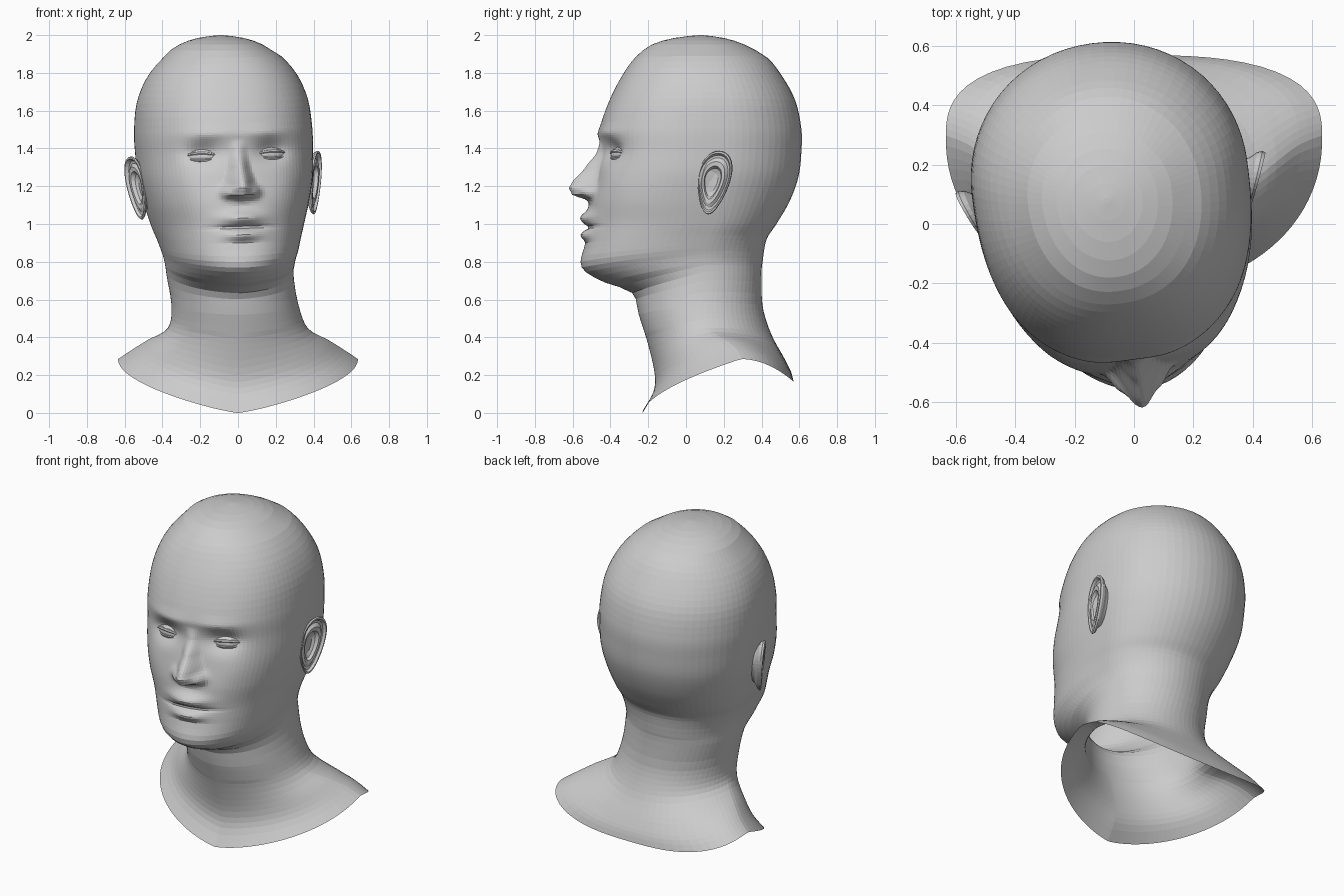
import bpy, math
from math import sin, cos, pi, exp

if "Cube" in bpy.data.objects:
    bpy.data.objects.remove(bpy.data.objects["Cube"])


def smooth(t):
    t = max(0.0, min(1.0, t))
    return t * t * (3 - 2 * t)


def pose(x, y, z):
    """Turn and tilt the head on the straight neck."""
    b = smooth((z - 0.4) / 0.4)
    a = math.radians(7.5) * b
    return (x * cos(a) - y * sin(a) - b * (0.053 + 0.035 * (z - 1.2)),
            x * sin(a) + y * cos(a), z + 0.03 * x * b * (z < 1.9))


def make(name, verts, faces):
    me = bpy.data.meshes.new(name)
    me.from_pydata([pose(*v) for v in verts], [], faces)
    me.update()
    ob = bpy.data.objects.new(name, me)
    bpy.context.collection.objects.link(ob)
    return ob


def skin(rows, n, start=0):
    """Quads between consecutive closed rings of n vertices."""
    return [(start + r * n + i, start + (r + 1) * n + i,
             start + (r + 1) * n + (i + 1) % n, start + r * n + (i + 1) % n)
            for r in range(rows - 1) for i in range(n)]


def spline(rows, i, t):
    p = [rows[max(0, min(len(rows) - 1, i + k))] for k in (-1, 0, 1, 2)]
    return [0.5 * (2 * b + (c - a) * t + (2 * a - 5 * b + 4 * c - d) * t * t
                   + (3 * b - a - 3 * c + d) * t ** 3) for a, b, c, d in zip(*p)]


def lerp_table(tab, z):
    for a, b in zip(tab, tab[1:]):
        if a[0] >= z >= b[0]:
            t = (a[0] - z) / (a[0] - b[0])
            t = 0.4 * smooth(t) + 0.6 * t
            return [p + (q - p) * t for p, q in zip(a, b)]
    return None


# Head sections: z, front y, back y, half width, y of widest point, squareness of front
HEAD = [(2.0, .07, .09, .01, .08, 2), (1.985, -.06, .2, .12, .08, 2),
        (1.95, -.18, .31, .22, .09, 2.1), (1.88, -.27, .43, .315, .1, 2.2),
        (1.78, -.34, .51, .397, .12, 2.3), (1.65, -.405, .58, .45, .14, 2.35),
        (1.5, -.455, .612, .467, .15, 2.4), (1.38, -.455, .612, .465, .15, 2.5),
        (1.25, -.48, .597, .458, .14, 2.52), (1.12, -.51, .55, .432, .12, 2.5),
        (1.0, -.52, .48, .40, .1, 2.4)]
# Jaw, neck and collar sections: z at front, side, back, then as above
NECK = [(.9, .925, .925, -.535, .43, .375, .07, 2.35), (.8, .865, .865, -.555, .415, .357, .05, 2.2),
        (.745, .83, .83, -.53, .41, .347, .05, 2.05), (.69, .79, .79, -.43, .405, .34, .05, 2),
        (.635, .74, .74, -.285, .4, .335, .07, 2), (.52, .58, .57, -.25, .405, .335, .08, 2),
        (.36, .45, .42, -.2, .45, .37, .11, 2), (.2, .385, .29, -.165, .52, .48, .2, 2.1),
        (.1, .335, .22, -.175, .555, .56, .26, 2.1), (0, .285, .165, -.23, .57, .635, .29, 2.1)]
ROWS = [(r[0], r[0], r[0]) + r[1:] for r in HEAD] + NECK

# Nose: z, ridge height, half width
NOSE = [(1.45, 0, .05), (1.38, .022, .05), (1.3, .068, .06), (1.22, .122, .08),
        (1.19, .13, .09), (1.155, .105, .09), (1.125, .015, .085), (1.1, 0, .08)]
# Face bumps: x, z, x spread, z spread, height (mirrored when x is not 0)
BUMPS = [(.18, 1.38, .09, .058, -.045), (.15, 1.48, .12, .03, .010),
         (.08, 1.168, .03, .03, .035), (.27, 1.22, .09, .08, .008),
         (0, 1.032, .105, .036, .047), (0, .982, .13, .011, -.02),
         (0, .942, .09, .028, .034), (0, .895, .10, .02, -.006),
         (0, .80, .10, .05, .006)]


def relief(x, z):
    d = 0
    for bx, bz, sx, sz, h in BUMPS:
        for s in ((1, -1) if bx else (1,)):
            d += h * exp(-((x - s * bx) / sx) ** 2 - ((z - bz) / sz) ** 2)
    nose = lerp_table(NOSE, z)
    if nose:
        d += nose[1] * cos(pi / 2 * min(1, abs(x) / (1.2 * nose[2]))) ** 2
    return d


# Head, neck and collar as one open skin, finest over the face
N = 104
angles = [t - 0.6 * sin(t) for t in (2 * pi * i / N - pi for i in range(N))]
params = []
for i in range(len(ROWS) - 1):
    dz = ROWS[i][0] - ROWS[i + 1][0]
    step = 0.012 if 0.85 < ROWS[i + 1][0] + 0.03 and ROWS[i][0] < 1.6 else 0.04
    count = max(2, math.ceil(dz / step))
    params += [spline(ROWS, i, k / count) for k in range(count)]
params.append(ROWS[-1])

verts = []
for zf, zs, zb, yf, yb, w, ym, nf in params:
    for a in angles:
        c, s = cos(a), sin(a)
        n = nf if c > 0 else 2.05 + 0.7 * smooth((0.36 - zf) / 0.3)
        r = (abs(c) ** n + abs(s) ** n) ** (-1 / n)
        x = w * r * s
        if c > 0:
            y = ym - (ym - yf) * r * c
            f = max(0.0, 1 - r * c) ** (0.6 if zf < 0.4 else 0.85)
            z = zf + (zs - zf) * f
            if y < -0.1 and 0.7 < z < 1.65:
                y -= relief(x, z)
        else:
            y = ym - (yb - ym) * r * c
            z = zs + (zb - zs) * (r * c) ** 2
        verts.append((x, y, z))
faces = skin(len(params), N) + [tuple(range(N))]
make("head_and_neck", verts, faces)

# Ears: dished radial profile (radius fraction, height), curling back to the skull
EAR = [(.08, -.008), (.3, -.01), (.45, .0), (.52, .02), (.66, .022), (.78, .008),
       (.86, .01), (.92, .027), (.98, .027), (1.0, .016), (.94, .0), (.75, -.02), (.6, -.06)]
M = 36
flare = math.radians(19)
for side, label in ((1, "left"), (-1, "right")):
    verts = []
    for rad, h in EAR:
        for k in range(M):
            p = 2 * pi * k / M
            v = 0.168 * sin(p) * rad
            u = 0.088 * cos(p) * (1 + 0.28 * sin(p)) * rad + 0.17 * v - 0.018 * (1 - rad)
            hh = h * (0.8 + 0.25 * cos(p - 0.5))
            verts.append((side * (0.464 + u * sin(flare) + hh * cos(flare) + 0.05 * v),
                          0.09 + u * cos(flare) - hh * sin(flare), 1.205 + v))
    faces = skin(len(EAR), M) + [tuple(range(M))]
    if side > 0:
        faces = [f[::-1] for f in faces]
    make(label + "_ear", verts, faces)

# Eyes: flattened eyeballs with almond lids wrapped over them
EX, EY, EZ = 0.192, -0.352, 1.36
for side, label in ((1, "left"), (-1, "right")):
    def on_eye(lon, lat, k=1.0):
        x, y, z = (0.105 * k * sin(lon) * cos(lat), -0.062 * k * cos(lon) * cos(lat),
                   0.052 * k * sin(lat))
        t = math.radians(18)
        return (side * (EX + x * cos(t) - y * sin(t) - 0.015), EY + x * sin(t) + y * cos(t), EZ + z)
    rings, seg = 11, 20
    verts = [on_eye(2 * pi * j / seg, -1.5 + 3.0 * i / (rings - 1))
             for i in range(rings) for j in range(seg)]
    make(label + "_eye", verts, skin(rings, seg))
    # Each lid is a thin tapered roll along the eye opening
    for lid, lift in (("upper_lid", 0.42), ("lower_lid", -0.36)):
        verts = []
        for i in range(15):
            q = -1 + 2 * i / 14
            thick = 0.05 + 0.12 * (1 - q * q)
            for j in range(6):
                a = 2 * pi * j / 6
                verts.append(on_eye(1.15 * q, lift * (1 - q * q) + thick * cos(a),
                                    1.02 + thick * 0.5 * sin(a)))
        make(label + "_" + lid, verts, skin(15, 6))
